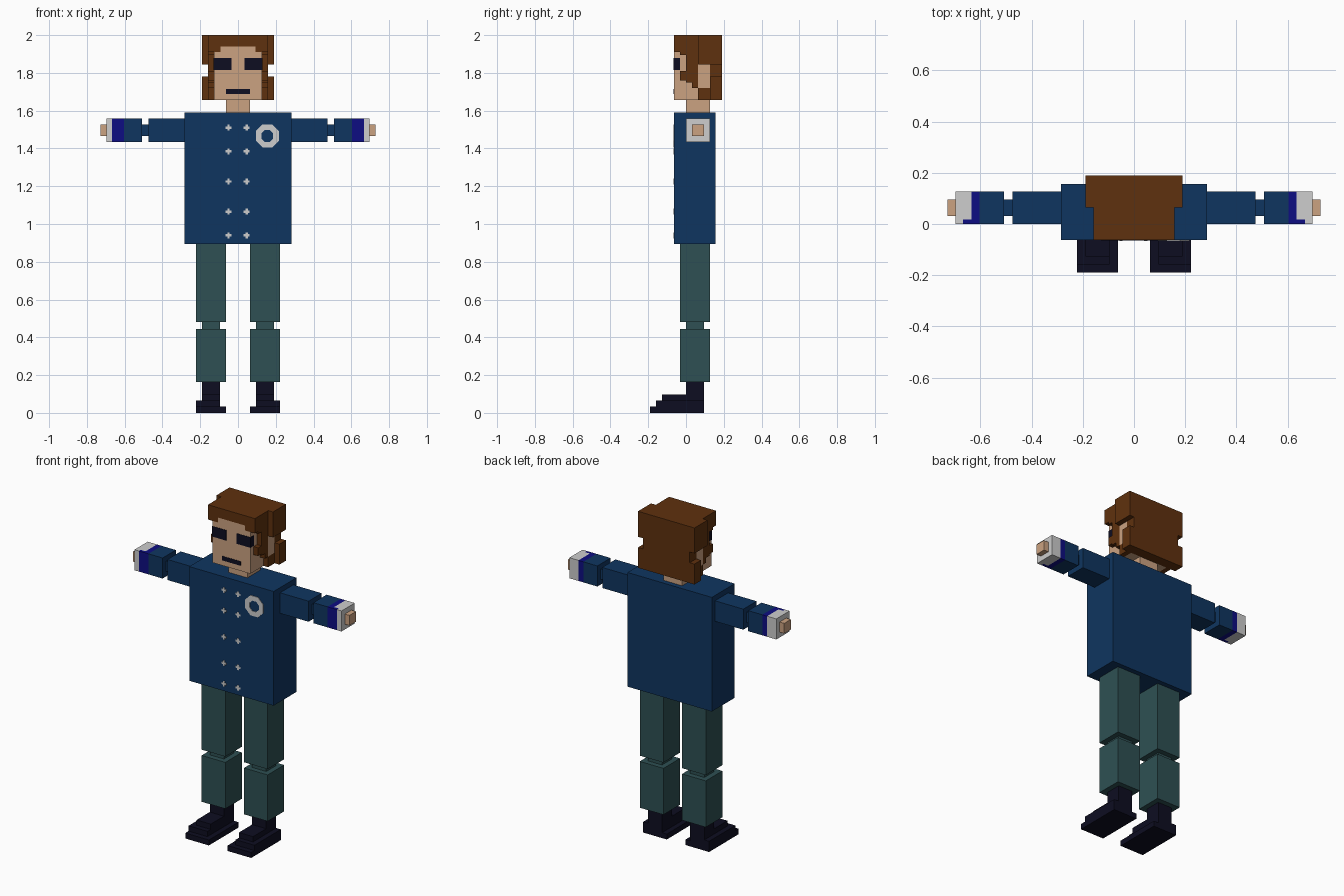
import bpy
import math

if "Cube" in bpy.data.objects:
    bpy.data.objects.remove(bpy.data.objects["Cube"])


def mat(name, r, g, b):
    """Flat material from 0-255 display values, stored as linear."""
    def lin(c):
        c /= 255
        return c / 12.92 if c <= 0.04045 else ((c + 0.055) / 1.055) ** 2.4
    m = bpy.data.materials.new(name)
    m.diffuse_color = (lin(r), lin(g), lin(b), 1)
    m.use_nodes = True
    m.node_tree.nodes["Principled BSDF"].inputs["Base Color"].default_value = m.diffuse_color
    return m


BLUE = mat("coat_blue", 15, 53, 96)
TEAL = mat("trouser_teal", 46, 80, 83)
HAIR = mat("hair_brown", 95, 49, 14)
SKIN = mat("skin_tan", 203, 162, 129)
DARK = mat("near_black", 13, 13, 33)
CUFF = mat("cuff_violet", 13, 13, 130)
PALE = mat("pale_grey", 205, 205, 205)


def mesh(name, verts, faces, m):
    me = bpy.data.meshes.new(name)
    me.from_pydata(verts, [], faces)
    me.materials.append(m)
    ob = bpy.data.objects.new(name, me)
    bpy.context.collection.objects.link(ob)
    return ob


def box(name, m, x, y, z):
    """Box from (min, max) ranges on each axis."""
    x, y, z = sorted(x), sorted(y), sorted(z)
    v = [(a, b, c) for a in x for b in y for c in z]
    f = [(0, 1, 3, 2), (4, 6, 7, 5), (0, 4, 5, 1),
         (2, 3, 7, 6), (0, 2, 6, 4), (1, 5, 7, 3)]
    return mesh(name, v, f, m)


def pair(name, m, x, y, z):
    """Same box on both sides of the body."""
    box(name + "_left", m, x, y, z)
    box(name + "_right", m, (-x[0], -x[1]), y, z)


# Coat
FRONT = -0.063
box("coat", BLUE, (-0.284, 0.284), (FRONT, 0.157), (0.895, 1.59))

# Coat buttons: small plus shapes in two columns
for i, z in enumerate((0.94, 1.065, 1.225, 1.385, 1.51)):
    for x in (-0.05, 0.046):
        for w, h in ((0.016, 0.006), (0.006, 0.016)):
            box(f"button_{i}", PALE, (x - w, x + w),
                (FRONT - 0.002 - h * 0.05, FRONT), (z - h, z + h))

# Chest badge: flat eight-sided ring
ring, n = [], 8
for y in (FRONT - 0.003, FRONT):
    for r in (0.066, 0.034):
        for k in range(n):
            a = math.tau * (k + 0.5) / n
            ring.append((0.155 + r * math.cos(a), y, 1.466 + r * math.sin(a)))
faces = []
for k in range(n):
    j = (k + 1) % n
    faces += [(k, j, n + j, n + k),
              (k, 2 * n + k, 2 * n + j, j),
              (n + k, n + j, 3 * n + j, 3 * n + k)]
mesh("badge", ring, faces, PALE)

# Arms
AY, AZ = (0.0, 0.127), (1.433, 1.558)
SY, SZ = (0.032, 0.095), (1.465, 1.527)
pair("upper_arm", BLUE, (0.284, 0.475), AY, AZ)
pair("elbow", BLUE, (0.475, 0.508), SY, SZ)
pair("forearm", BLUE, (0.508, 0.603), AY, AZ)
pair("cuff_band", CUFF, (0.603, 0.635), AY, AZ)
pair("cuff_front", CUFF, (0.635, 0.667), (0.0, 0.018), AZ)
pair("cuff_front_tip", PALE, (0.667, 0.697), (0.0, 0.018), AZ)
pair("cuff_end", PALE, (0.635, 0.697), (0.018, 0.127), AZ)
pair("hand", SKIN, (0.697, 0.728), SY, SZ)

# Legs
LX, LY = (0.063, 0.222), (-0.032, 0.127)
NX, NY = (0.095, 0.19), (0.0, 0.095)
pair("thigh", TEAL, LX, LY, (0.48, 0.895))
pair("knee", TEAL, NX, NY, (0.445, 0.48))
pair("shin", TEAL, LX, LY, (0.163, 0.445))

# Shoes, stepped toward the toe
pair("ankle", DARK, NX, NY, (0.097, 0.163))
pair("shoe_sole", DARK, LX, (-0.19, 0.095), (0, 0.033))
pair("shoe_middle", DARK, (0.095, 0.222), (-0.158, 0.095), (0.033, 0.065))
pair("shoe_top", DARK, NX, (-0.127, 0.095), (0.065, 0.097))

# Neck and face
box("neck", SKIN, (-0.063, 0.063), (0.0, 0.127), (1.59, 1.656))
box("face", SKIN, (-0.127, 0.127), (FRONT, 0.127), (1.656, 1.91))
box("brow", SKIN, (-0.092, 0.092), (FRONT, 0.0), (1.91, 1.94))
pair("ear", SKIN, (0.127, 0.158), (0.063, 0.127), (1.72, 1.845))
pair("eye", DARK, (0.035, 0.129), (FRONT - 0.002, -0.032), (1.815, 1.878))
box("mouth", DARK, (-0.063, 0.063), (FRONT - 0.002, FRONT), (1.688, 1.714))

# Hair: cap, back, and stepped side locks
box("hair_cap", HAIR, (-0.158, 0.158), (FRONT, 0.19), (1.94, 2.0))
box("hair_back", HAIR, (-0.158, 0.158), (0.127, 0.19), (1.656, 1.94))
box("hair_crown", HAIR, (-0.158, 0.158), (0.0, 0.127), (1.91, 1.94))
pair("hair_fringe", HAIR, (0.092, 0.158), (FRONT, 0.0), (1.91, 1.94))
SX = (0.127, 0.158)
pair("hair_temple", HAIR, SX, (-0.032, 0.0), (1.895, 1.91))
pair("sideburn", HAIR, SX, (-0.032, 0.0), (1.76, 1.81))
pair("side_lock_front", HAIR, SX, (0.0, 0.032), (1.75, 1.91))
pair("side_lock_middle", HAIR, SX, (0.032, 0.063), (1.72, 1.91))
pair("hair_above_ear", HAIR, SX, (0.063, 0.127), (1.845, 1.91))
pair("hair_below_ear", HAIR, SX, (0.063, 0.127), (1.656, 1.72))
pair("hair_wide_top", HAIR, (0.158, 0.19), (0.065, 0.19), (1.845, 2.0))
pair("hair_wide_low", HAIR, (0.158, 0.19), (0.127, 0.19), (1.656, 1.78))
